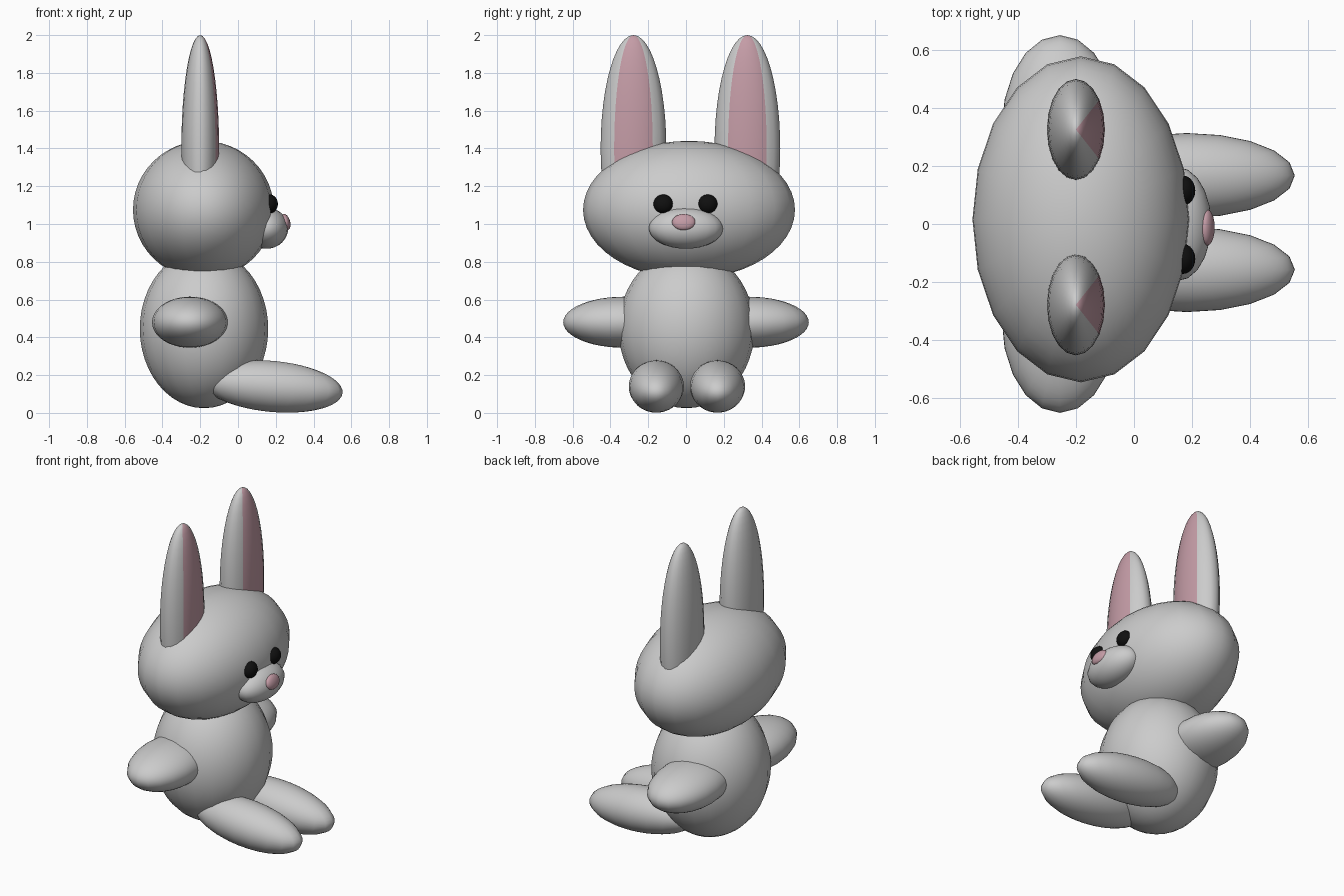
import bpy
import math

if "Cube" in bpy.data.objects:
    bpy.data.objects.remove(bpy.data.objects["Cube"])


def material(name, color):
    m = bpy.data.materials.new(name)
    m.diffuse_color = color
    m.use_nodes = True
    m.node_tree.nodes["Principled BSDF"].inputs["Base Color"].default_value = m.diffuse_color
    return m


pink = material("pink", (0.55, 0.33, 0.38, 1))
black = material("black", (0.005, 0.005, 0.005, 1))


def ellipsoid(name, center, radii, tilt=0.0, mat=None):
    """Smooth 20-sided ellipsoid, tilted about the y axis (degrees)."""
    bpy.ops.mesh.primitive_uv_sphere_add(segments=20, ring_count=24, radius=1, location=center)
    ob = bpy.context.object
    ob.name = name
    ob.scale = radii
    bpy.ops.object.transform_apply(location=False, rotation=False, scale=True)
    ob.rotation_euler = (0, math.radians(tilt), 0)
    bpy.ops.object.shade_smooth()
    if mat:
        ob.data.materials.append(mat)
    return ob


# torso and head
ellipsoid("body", (-0.18, 0.003, 0.445), (0.34, 0.36, 0.42))
ellipsoid("head", (-0.183, 0.016, 1.075), (0.373, 0.561, 0.365))

# ears, with the forward-facing strip coloured pink
grey = material("grey", (0.8, 0.8, 0.8, 1))
for side, y in (("right", -0.278), ("left", 0.325)):
    ear = ellipsoid("ear_" + side, (-0.2, y, 1.4), (0.1, 0.174, 0.6), mat=grey)
    ear.data.materials.append(pink)
    for f in ear.data.polygons:
        c = f.center
        if abs(math.atan2(c.y / 0.174, c.x / 0.1)) < math.radians(36):
            f.material_index = 1

# face
ellipsoid("muzzle", (0.15, 0.0, 0.978), (0.116, 0.196, 0.109))
ellipsoid("nose", (0.252, -0.012, 1.01), (0.024, 0.062, 0.044), -15, pink)
for side, y in (("right", -0.12), ("left", 0.115)):
    ellipsoid("eye_" + side, (0.168, y, 1.106), (0.043, 0.052, 0.05), mat=black)

# arms
for side, s in (("right", -1), ("left", 1)):
    ellipsoid("arm_" + side, (-0.255, s * 0.33, 0.48), (0.2, 0.32, 0.135))

# legs, dipping towards the toes
for side, y in (("right", -0.157), ("left", 0.167)):
    ellipsoid("leg_" + side, (0.182, y, 0.14), (0.373, 0.146, 0.135), 5.3)
